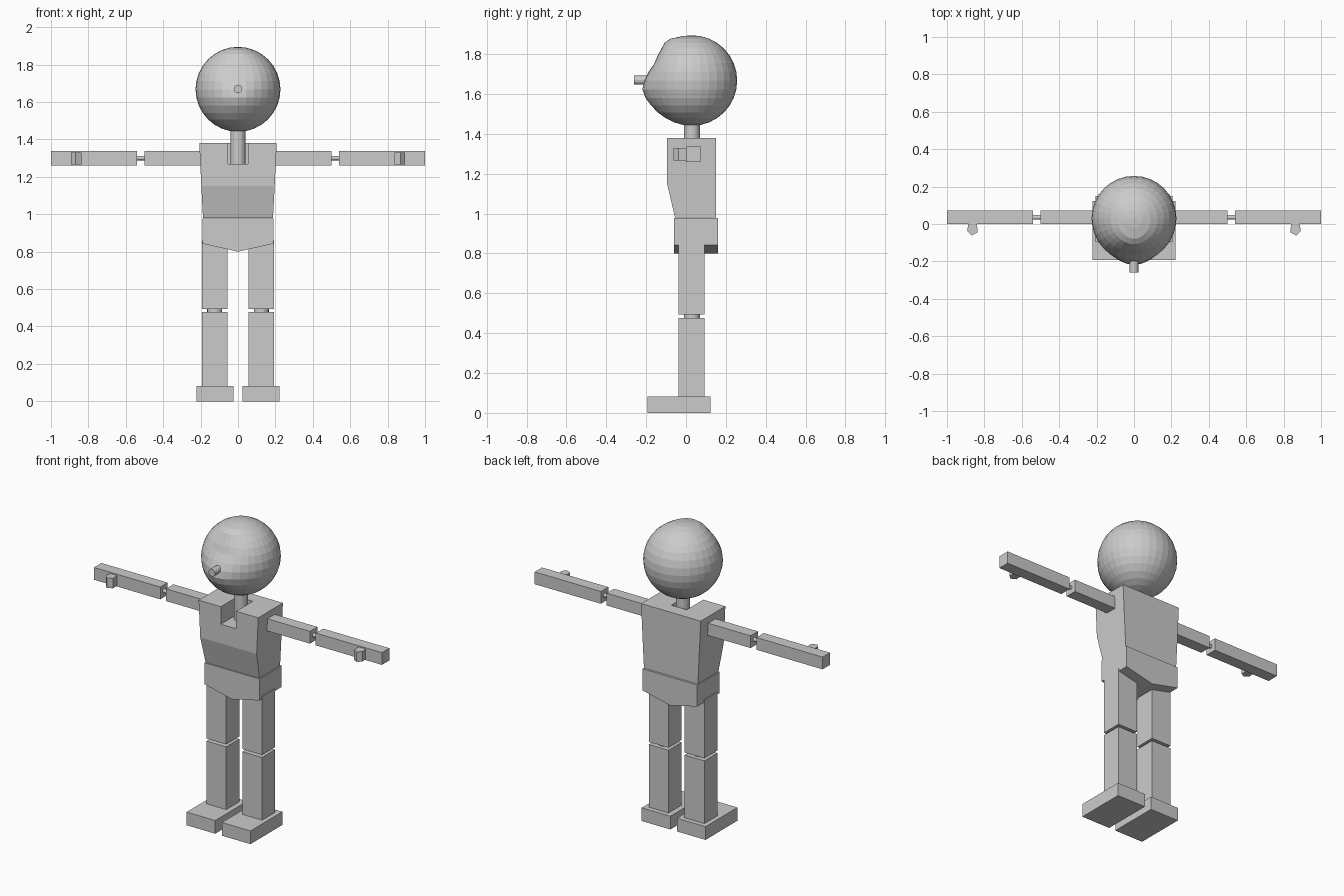
import bpy, bmesh, math

if "Cube" in bpy.data.objects:
    bpy.data.objects.remove(bpy.data.objects["Cube"])

grey = bpy.data.materials.new("plain grey")
grey.diffuse_color = (0.6, 0.6, 0.6, 1)
grey.use_nodes = True
grey.node_tree.nodes["Principled BSDF"].inputs["Base Color"].default_value = grey.diffuse_color


def finish(name, bm):
    bmesh.ops.recalc_face_normals(bm, faces=bm.faces)
    me = bpy.data.meshes.new(name)
    bm.to_mesh(me)
    bm.free()
    me.materials.append(grey)
    ob = bpy.data.objects.new(name, me)
    bpy.context.collection.objects.link(ob)
    return ob


def loft(name, rings):
    """Skin a stack of equal-length point rings and cap both ends."""
    bm = bmesh.new()
    vs = [[bm.verts.new(p) for p in r] for r in rings]
    n = len(vs[0])
    for a, b in zip(vs, vs[1:]):
        for i in range(n):
            j = (i + 1) % n
            bm.faces.new((a[i], a[j], b[j], b[i]))
    bm.faces.new(vs[0])
    bm.faces.new(vs[-1])
    return finish(name, bm)


def rect(hx, y0, y1, z):
    return [(-hx, y0, z), (hx, y0, z), (hx, y1, z), (-hx, y1, z)]


def box(name, x0, x1, y0, y1, z0, z1):
    return loft(name, [[(x0, y0, z), (x1, y0, z), (x1, y1, z), (x0, y1, z)] for z in (z0, z1)])


def rod(name, centre, axis, r, length, sides=16):
    bm = bmesh.new()
    bmesh.ops.create_cone(bm, cap_ends=True, segments=sides, radius1=r, radius2=r, depth=length)
    for v in bm.verts:
        x, y, z = v.co
        v.co = {"x": (z, x, y), "y": (x, z, y), "z": (x, y, z)}[axis]
        v.co.x += centre[0]
        v.co.y += centre[1]
        v.co.z += centre[2]
    return finish(name, bm)


# Chest with a tapered belly and a slot cut for the neck
torso = loft("torso", [rect(0.187, -0.055, 0.15, 0.98),
                       rect(0.196, -0.095, 0.15, 1.15),
                       rect(0.207, -0.095, 0.15, 1.38)])
cutter = box("neck_slot_cutter", -0.053, 0.053, -0.2, 0.07, 1.27, 1.5)
cut = torso.modifiers.new("neck slot", "BOOLEAN")
cut.operation = "DIFFERENCE"
cut.solver = "EXACT"
cut.object = cutter
bpy.context.view_layer.objects.active = torso
bpy.ops.object.modifier_apply(modifier=cut.name)
bpy.data.objects.remove(cutter)

# Hips with a pointed lower edge
outline = [(-0.19, 0.978), (-0.19, 0.843), (0, 0.8), (0.19, 0.843), (0.19, 0.978)]
loft("hips", [[(x, y, z) for x, z in outline] for y in (-0.06, 0.16)])

# Neck
rod("neck", (0, 0.03, 1.37), "z", 0.04, 0.2, 32)

# Head: sphere with a dented forehead and a fuller lower face
HEAD_Y, HEAD_Z, HEAD_R = 0.03, 1.668, 0.227
profile = [(1.44, 0), (1.55, -0.017), (1.61, -0.03), (1.67, -0.013),
           (1.75, 0.022), (1.82, 0.014), (1.875, -0.025), (1.896, 0)]


def shift(z):
    for (za, a), (zb, b) in zip(profile, profile[1:]):
        if za <= z <= zb:
            return a + (b - a) * (z - za) / (zb - za)
    return 0


bm = bmesh.new()
bmesh.ops.create_uvsphere(bm, u_segments=32, v_segments=16, radius=HEAD_R)
for v in bm.verts:
    front = v.co.y < -0.01
    v.co.y += HEAD_Y
    v.co.z += HEAD_Z
    if front:
        v.co.y += shift(v.co.z) * math.exp(-(v.co.x / 0.12) ** 2)
finish("head", bm)

# Nose
rod("nose", (0, -0.215, 1.67), "y", 0.023, 0.09)

# Thumb outline in plan
thumb = [(0.84, 0.005), (0.885, 0.005), (0.892, -0.038), (0.868, -0.062), (0.836, -0.045)]

for side, s in (("left", 1), ("right", -1)):
    def sbox(part, x0, x1, *yz):
        box(f"{side}_{part}", s * x0, s * x1, *yz)

    # Arm
    sbox("upper_arm", 0.19, 0.5, 0.0, 0.073, 1.26, 1.337)
    sbox("forearm", 0.54, 1.0, 0.0, 0.073, 1.26, 1.337)
    rod(f"{side}_elbow", (s * 0.52, 0.036, 1.3), "x", 0.012, 0.06)
    loft(f"{side}_thumb", [[(s * x, y, z) for x, y in thumb] for z in (1.267, 1.33)])

    # Leg
    sbox("thigh", 0.056, 0.193, -0.037, 0.093, 0.493, 0.86)
    sbox("shin", 0.056, 0.193, -0.037, 0.093, 0.083, 0.477)
    rod(f"{side}_knee", (s * 0.125, 0.03, 0.485), "z", 0.04, 0.04)
    sbox("foot", 0.023, 0.222, -0.193, 0.123, 0.0, 0.083)
